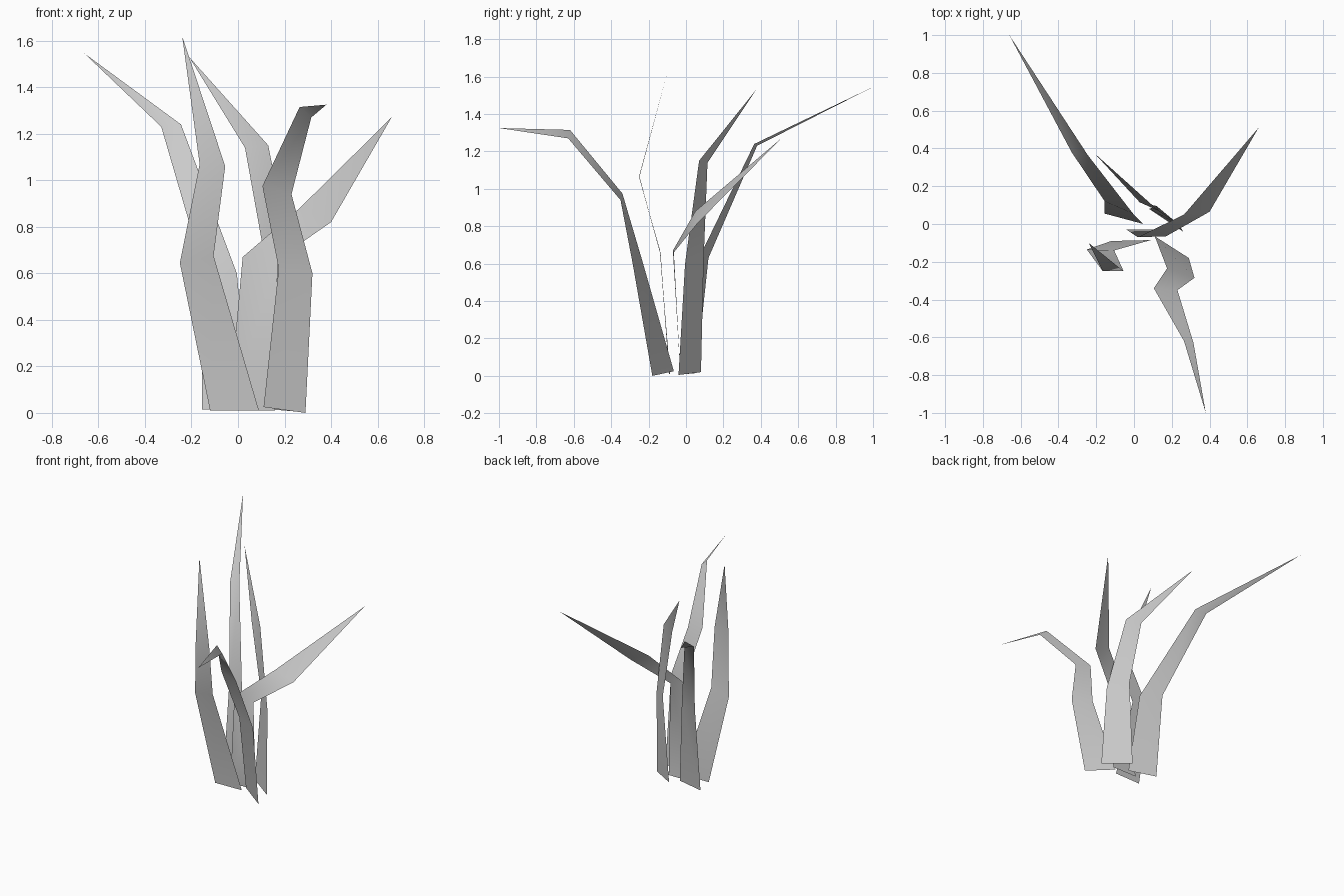
import bpy
import bmesh

default_cube = bpy.data.objects.get("Cube")
if default_cube:
    bpy.data.objects.remove(default_cube, do_unlink=True)


def make_material(name, colour):
    material = bpy.data.materials.new(name)
    material.use_nodes = True
    material.diffuse_color = colour
    shader = next(n for n in material.node_tree.nodes if n.type == "BSDF_PRINCIPLED")
    shader.inputs["Base Color"].default_value = colour
    return material


blade_grey = make_material("blade_grey", (0.6, 0.6, 0.6, 1))


def make_blade(name, left_edge, right_edge, tip):
    """Thin bent leaf: quads between two edge paths, closed by a pointed tip."""
    bm = bmesh.new()
    left = [bm.verts.new(point) for point in left_edge]
    right = [bm.verts.new(point) for point in right_edge]
    for i in range(len(left) - 1):
        bm.faces.new((left[i], right[i], right[i + 1], left[i + 1]))
    bm.faces.new((left[-1], right[-1], bm.verts.new(tip)))
    for face in bm.faces:
        face.smooth = True
    mesh = bpy.data.meshes.new(name)
    bm.to_mesh(mesh)
    bm.free()
    mesh.materials.append(blade_grey)
    blade = bpy.data.objects.new(name, mesh)
    bpy.context.scene.collection.objects.link(blade)
    return blade


# Tall blade at the front right, nearly upright
make_blade(
    "tall_front_blade",
    left_edge=[(-.12, -.09, .01), (-.25, -.135, .645), (-.165, -.25, 1.07)],
    right_edge=[(.09, -.085, .01), (-.105, -.14, .675), (-.055, -.25, 1.06)],
    tip=(-.24, -.1, 1.62),
)

# Blade that arches over towards the front
make_blade(
    "drooping_front_blade",
    left_edge=[(.11, -.065, .025), (.175, -.235, .62), (.105, -.34, .975), (.265, -.62, 1.315)],
    right_edge=[(.29, -.18, 0), (.32, -.285, .6), (.23, -.35, .94), (.315, -.63, 1.27)],
    tip=(.38, -1, 1.325),
)

# Blade that leans out to the left side
make_blade(
    "left_side_blade",
    left_edge=[(-.04, -.03, .01), (.02, -.07, .67), (.265, .05, .88)],
    right_edge=[(.16, -.03, .01), (.17, -.065, .66), (.4, .065, .82)],
    tip=(.66, .51, 1.27),
)

# Long blade that sweeps to the back
make_blade(
    "long_back_blade",
    left_edge=[(-.155, .055, .015), (-.155, .12, .63), (-.33, .38, 1.23)],
    right_edge=[(.05, 0, .01), (-.005, .055, .6), (-.245, .365, 1.24)],
    tip=(-.66, 1, 1.545),
)

# Shorter twisted blade at the middle of the back
make_blade(
    "middle_back_blade",
    left_edge=[(.08, .08, .02), (.12, .095, .64), (.03, .115, 1.14)],
    right_edge=[(.26, -.04, .005), (.24, -.005, .6), (.13, .07, 1.15)],
    tip=(-.21, .375, 1.53),
)
